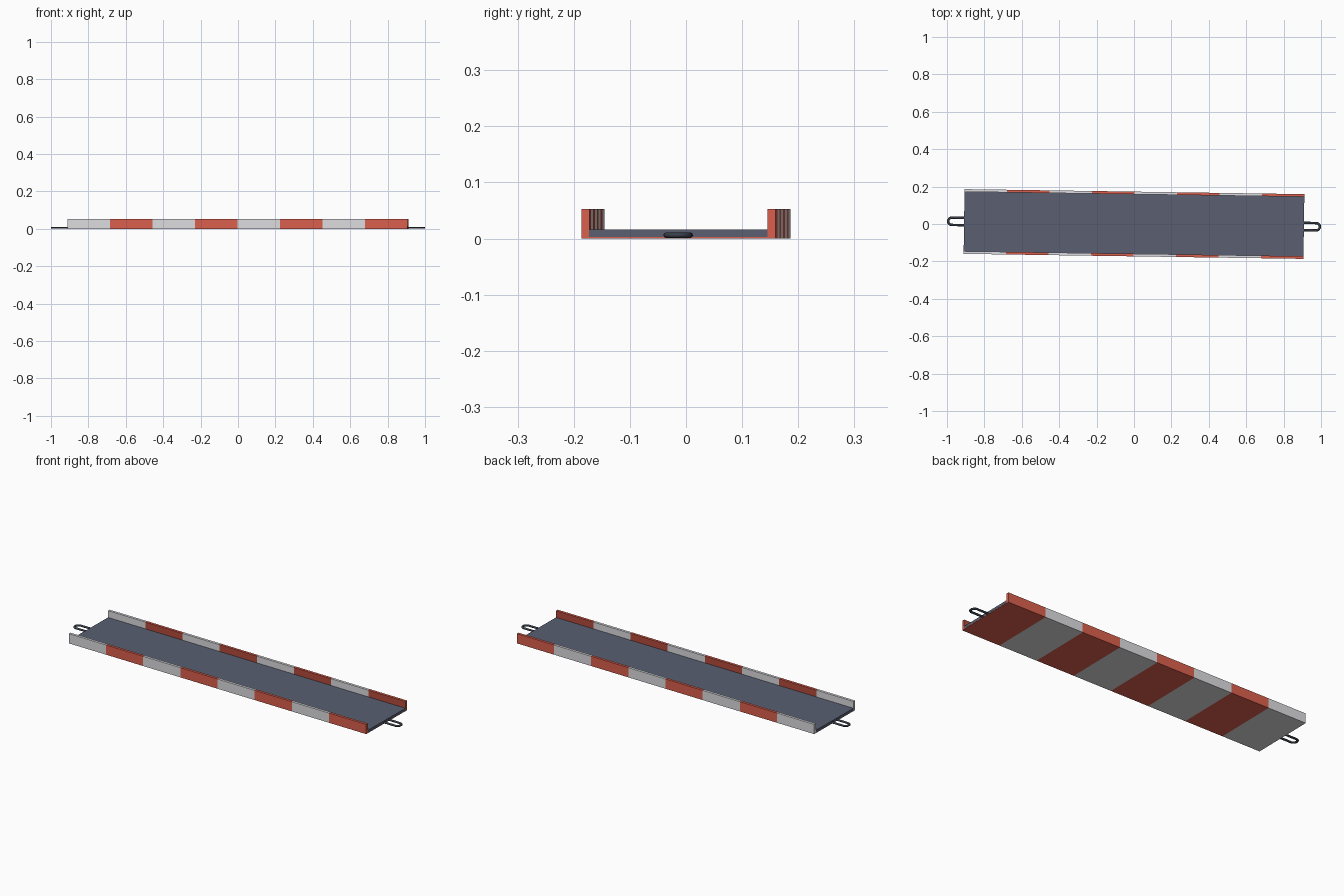
import bpy, bmesh, math
from mathutils import Matrix

if "Cube" in bpy.data.objects:
    bpy.data.objects.remove(bpy.data.objects["Cube"])

YAW = Matrix.Rotation(-0.0148, 4, 'Z')   # whole model sits slightly turned
L, W, T = 0.908, 0.173, 0.014            # half length, half width, wall thickness
H, FLOOR, BASE = 0.053, 0.016, 0.003


def mat(name, c):
    m = bpy.data.materials.new(name)
    m.diffuse_color = (*c, 1)
    m.use_nodes = True
    m.node_tree.nodes["Principled BSDF"].inputs["Base Color"].default_value = m.diffuse_color
    return m


white = mat("white", (0.72, 0.72, 0.75))
red = mat("red", (0.70, 0.115, 0.075))
dark_red = mat("dark_red", (0.45, 0.07, 0.045))
slate = mat("slate", (0.10, 0.113, 0.165))
iron = mat("dark_iron", (0.04, 0.048, 0.065))


def finish(bm, name, mats):
    bmesh.ops.recalc_face_normals(bm, faces=bm.faces)
    bm.transform(YAW)
    me = bpy.data.meshes.new(name)
    bm.to_mesh(me)
    bm.free()
    for m in mats:
        me.materials.append(m)
    ob = bpy.data.objects.new(name, me)
    bpy.context.collection.objects.link(ob)
    return ob


# Striped channel: U profile swept through eight equal segments
profile = [(-W, 0), (W, 0), (W, H), (W - T, H), (W - T, BASE),
           (-W + T, BASE), (-W + T, H), (-W, H)]
bm = bmesh.new()
n = len(profile)
rings = [[bm.verts.new((-L + 2 * L * i / 8, y, z)) for y, z in profile]
         for i in range(9)]
for i in range(8):
    for j in range(n):
        k = (j + 1) % n
        f = bm.faces.new((rings[i][j], rings[i][k], rings[i + 1][k], rings[i + 1][j]))
        inner = j in (3, 5)
        f.material_index = (2 if inner else 1) if i % 2 else 0
for ring, idx in ((rings[0], 0), (rings[-1], 1)):
    # end caps: two walls and the base strip
    for q in ((1, 2, 3, 4), (0, 1, 4, 5), (0, 5, 6, 7)):
        bm.faces.new([ring[a] for a in q]).material_index = idx
finish(bm, "striped_channel", [white, red, dark_red])

# Floor slab laid inside the channel
bm = bmesh.new()
bmesh.ops.create_cube(bm, size=1)
bm.transform(Matrix.Translation((0, 0, (FLOOR + BASE) / 2)) @
             Matrix.Diagonal((2 * L + 0.001, 2 * (W - T), FLOOR - BASE, 1)))
finish(bm, "floor_slab", [slate])


# End loops: stadium path with a flattened round section
def end_loop(name, side):
    r, bar, half_h, steps, sec = 0.0195, 0.0065, 0.005, 10, 10
    x_out, x_in = 1.0 - r - bar, 0.88
    path = []
    for cx, start in ((x_out, -math.pi / 2), (x_in, math.pi / 2)):
        for i in range(steps + 1):
            a = start + math.pi * i / steps
            path.append((cx, a))
    bm = bmesh.new()
    loops = []
    for cx, a in path:
        ring = []
        for j in range(sec):
            t = 2 * math.pi * j / sec
            d = r + bar * math.cos(t)
            ring.append(bm.verts.new((side * (cx + d * math.cos(a)), d * math.sin(a),
                                      0.006 + half_h * math.sin(t))))
        loops.append(ring)
    m = len(loops)
    for i in range(m):
        a, b = loops[i], loops[(i + 1) % m]
        for j in range(sec):
            k = (j + 1) % sec
            bm.faces.new((a[j], a[k], b[k], b[j])).smooth = True
    finish(bm, name, [iron])


end_loop("right_end_loop", 1)
end_loop("left_end_loop", -1)
